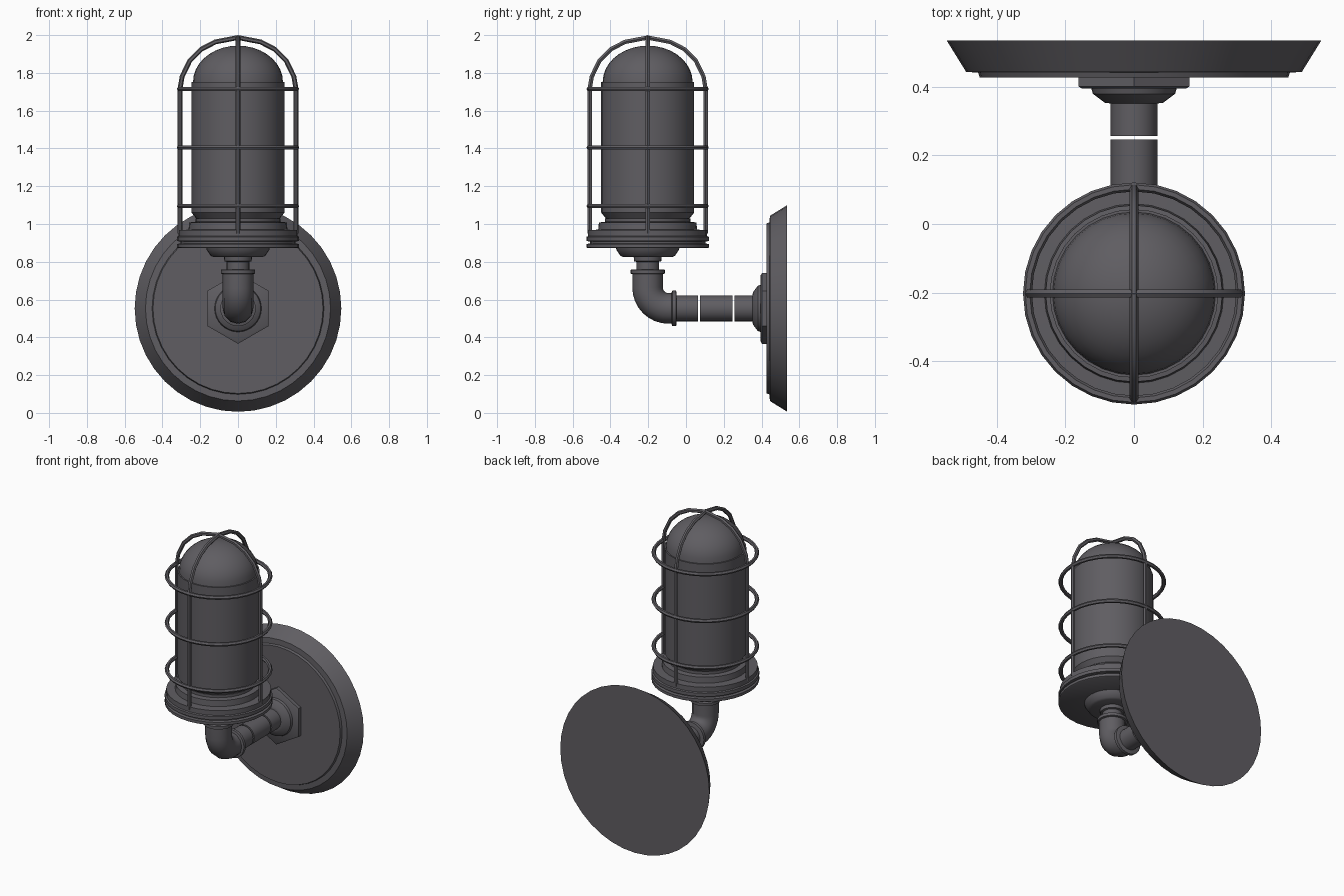
import bpy, bmesh, math
from mathutils import Matrix, Vector

if "Cube" in bpy.data.objects:
    bpy.data.objects.remove(bpy.data.objects["Cube"])

metal = bpy.data.materials.new("dark grey metal")
metal.diffuse_color = (0.115, 0.11, 0.122, 1)
metal.use_nodes = True
metal.node_tree.nodes["Principled BSDF"].inputs["Base Color"].default_value = metal.diffuse_color

LY = -0.203   # lamp axis (y)
PZ = 0.553    # height of wall plate and horizontal pipe


def finish(ob, angle=35):
    ob.data.materials.clear()
    ob.data.materials.append(metal)
    bpy.ops.object.select_all(action='DESELECT')
    ob.select_set(True)
    bpy.context.view_layer.objects.active = ob
    bpy.ops.object.shade_smooth_by_angle(angle=math.radians(angle))
    return ob


def lathe(name, profile, wall=False, sides=32, turn=0.0):
    """Capped turned part; profile is (radius, height), or (radius, y) for wall parts."""
    bm = bmesh.new()
    rings = []
    for r, h in profile:
        ring = []
        for i in range(sides):
            a = turn + 2 * math.pi * i / sides
            c, s = r * math.cos(a), r * math.sin(a)
            ring.append(bm.verts.new((c, h, PZ + s) if wall else (c, LY + s, h)))
        rings.append(ring)
    for lo, hi in zip(rings, rings[1:]):
        for i in range(sides):
            j = (i + 1) % sides
            bm.faces.new((lo[i], lo[j], hi[j], hi[i]))
    bm.faces.new(rings[0])
    bm.faces.new(rings[-1])
    bmesh.ops.recalc_face_normals(bm, faces=bm.faces)
    me = bpy.data.meshes.new(name)
    bm.to_mesh(me)
    bm.free()
    ob = bpy.data.objects.new(name, me)
    bpy.context.collection.objects.link(ob)
    return finish(ob)


def rod(name, points, radius, cyclic=False, res=1):
    """Round bar swept along a path."""
    cu = bpy.data.curves.new(name, 'CURVE')
    cu.dimensions = '3D'
    cu.bevel_depth = radius
    cu.bevel_resolution = res
    cu.use_fill_caps = True
    sp = cu.splines.new('POLY')
    sp.points.add(len(points) - 1)
    for p, co in zip(sp.points, points):
        p.co = (*co, 1)
    sp.use_cyclic_u = cyclic
    ob = bpy.data.objects.new(name, cu)
    bpy.context.collection.objects.link(ob)
    bpy.ops.object.select_all(action='DESELECT')
    ob.select_set(True)
    bpy.context.view_layer.objects.active = ob
    bpy.ops.object.convert(target='MESH')
    return finish(bpy.context.view_layer.objects.active, 50)


# Wall plate, hexagonal nut and tapered boss
lathe("wall_plate", [(0.45, 0.427), (0.455, 0.442), (0.49, 0.444), (0.547, 0.536)], True, 40, math.pi / 2)
lathe("hex_nut", [(0.175, 0.395), (0.187, 0.402), (0.187, 0.43)], True, 6, math.pi / 2)
lathe("pipe_boss", [(0.07, 0.352), (0.085, 0.354), (0.12, 0.38), (0.125, 0.397)], True)

# Horizontal pipe in three lengths with narrow gaps
for n, (a, b) in enumerate([(-0.06, 0.063), (0.074, 0.246), (0.257, 0.36)]):
    lathe(f"pipe_length_{n + 1}", [(0.068, a), (0.068, b)], True, 24)

# Elbow with a collar at each end
bend = 0.11
path = [(0, -0.06, PZ)]
for i in range(9):
    t = math.pi / 2 * i / 8
    path.append((0, LY + bend - bend * math.sin(t), PZ + bend - bend * math.cos(t)))
path.append((0, LY, 0.75))
rod("elbow", path, 0.081, res=4)
lathe("elbow_wall_collar", [(0.085, -0.076), (0.094, -0.072), (0.094, -0.053), (0.085, -0.05)], True, 24)
lathe("elbow_top_collar", [(0.083, 0.735), (0.091, 0.738), (0.091, 0.757), (0.083, 0.76)], sides=24)

# Neck and flared socket under the lamp
lathe("neck", [(0.06, 0.74), (0.06, 0.80), (0.072, 0.803), (0.075, 0.84)], sides=24)
lathe("socket_flare", [(0.13, 0.825), (0.145, 0.832), (0.165, 0.862), (0.17, 0.88)])

# Stepped round base with a groove
lathe("lamp_base", [(0.318, 0.872), (0.324, 0.876), (0.324, 0.894), (0.305, 0.897), (0.305, 0.907),
                    (0.324, 0.910), (0.324, 0.932), (0.315, 0.936), (0.315, 0.968), (0.262, 0.970),
                    (0.258, 1.008), (0.226, 1.012), (0.226, 1.03)])

# Glass cover with domed top
dome = [(0.238 * math.cos(t), 1.752 + 0.192 * math.sin(t))
        for t in [math.pi / 2 * i / 9 for i in range(9)]]
lathe("glass_cover", [(0.222, 1.015), (0.222, 1.03), (0.246, 1.06), (0.246, 1.752)] + dome + [(0.006, 1.944)])

# Guard: three hoops and two crossing arches
for n, z in enumerate((1.095, 1.405, 1.715)):
    rod(f"guard_hoop_{n + 1}", [(0.311 * math.cos(a), LY + 0.311 * math.sin(a), z)
                                for a in [2 * math.pi * i / 32 for i in range(32)]], 0.013, True)
half = [(0.307, 0.95), (0.307, 1.715), (0.296, 1.78), (0.255, 1.865), (0.195, 1.925), (0.12, 1.964), (0, 1.987)]
arch = [(-r, z) for r, z in half] + [(r, z) for r, z in reversed(half[:-1])]
rod("guard_arch_side", [(r, LY, z) for r, z in arch], 0.013)
rod("guard_arch_front", [(0, LY + r, z) for r, z in arch], 0.013)
